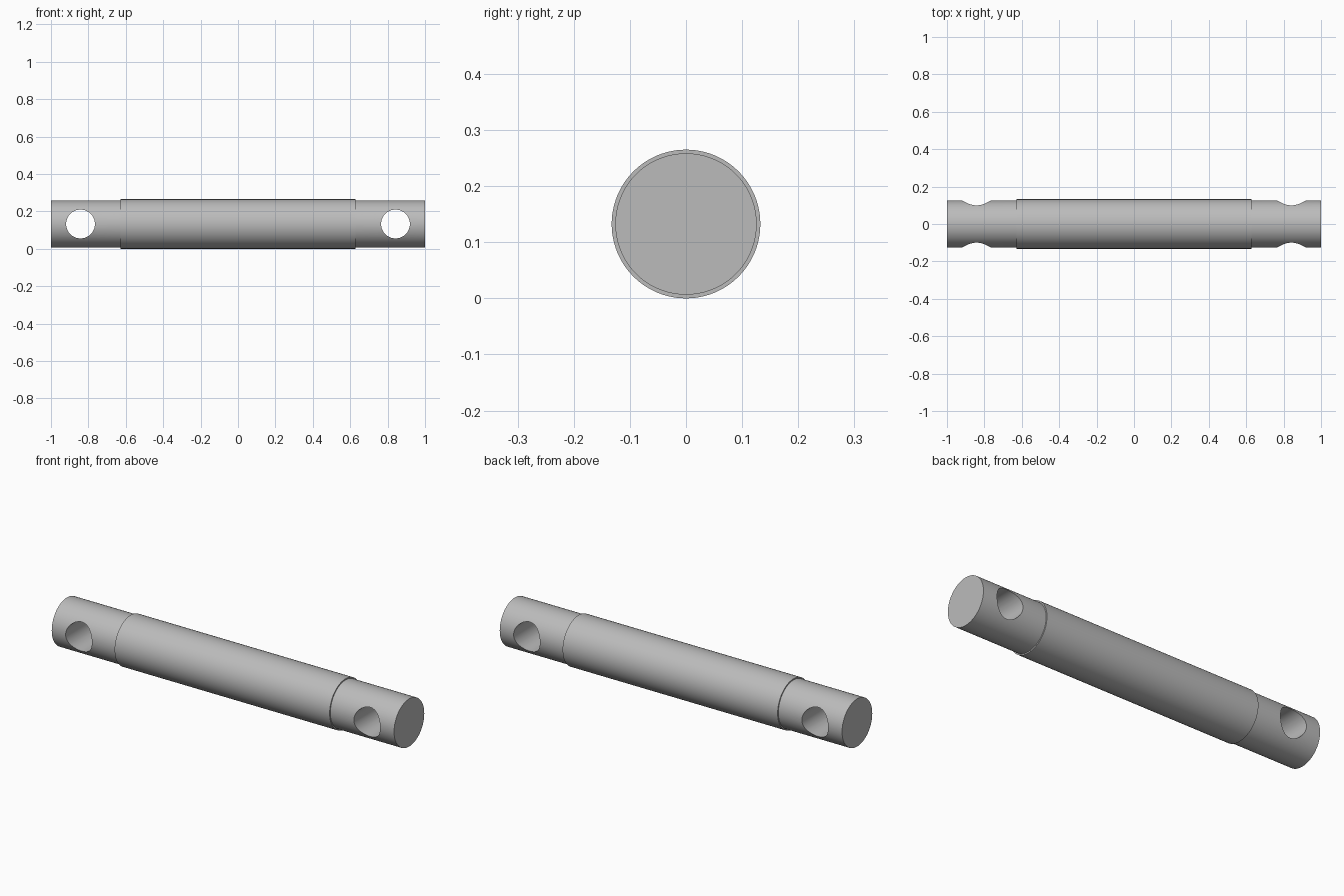
import bpy, bmesh, math
from mathutils import Matrix, Vector

cube = bpy.data.objects.get("Cube")
if cube:
    bpy.data.objects.remove(cube, do_unlink=True)

SLEEVE_R, SHAFT_R, HOLE_R = 0.1325, 0.126, 0.077
SLEEVE_X, HOLE_X = 0.628, 0.842
SEGMENTS = 96

steel = bpy.data.materials.new("plain grey steel")
steel.use_nodes = True
grey = (0.5, 0.5, 0.5, 1)
steel.diffuse_color = grey
steel.node_tree.nodes["Principled BSDF"].inputs["Base Color"].default_value = grey


def make_object(name, bm):
    bmesh.ops.remove_doubles(bm, verts=bm.verts, dist=1e-5)
    bmesh.ops.recalc_face_normals(bm, faces=bm.faces)
    mesh = bpy.data.meshes.new(name)
    bm.to_mesh(mesh)
    bm.free()
    mesh.materials.append(steel)
    obj = bpy.data.objects.new(name, mesh)
    bpy.context.collection.objects.link(obj)
    return obj


# Stepped pin: half profile mirrored, then turned around the x axis
half = [(1, 0), (1, SHAFT_R), (SLEEVE_X, SHAFT_R), (SLEEVE_X, SLEEVE_R)]
profile = half + [(-x, r) for x, r in reversed(half)]
bm = bmesh.new()
verts = [bm.verts.new((x, 0, r)) for x, r in profile]
edges = [bm.edges.new(pair) for pair in zip(verts, verts[1:])]
bmesh.ops.spin(bm, geom=verts + edges, cent=(0, 0, 0), axis=(1, 0, 0),
               angle=math.tau, steps=SEGMENTS, use_merge=True)
pin = make_object("stepped_pin", bm)
pin.location.z = SLEEVE_R

# Cross holes through both ends, front to back
bm = bmesh.new()
for side in (-1, 1):
    place = Matrix.Translation(Vector((side * HOLE_X, 0, SLEEVE_R)))
    bmesh.ops.create_cone(bm, cap_ends=True, segments=64, radius1=HOLE_R,
                          radius2=HOLE_R, depth=0.5,
                          matrix=place @ Matrix.Rotation(math.pi / 2, 4, 'X'))
cutter = make_object("hole_cutter", bm)
cutter.hide_render = True

cut = pin.modifiers.new("cross_holes", 'BOOLEAN')
cut.operation = 'DIFFERENCE'
cut.solver = 'EXACT'
cut.object = cutter

# Apply the cut and shade the round surfaces smooth
bpy.ops.object.select_all(action='DESELECT')
bpy.context.view_layer.objects.active = pin
pin.select_set(True)
bpy.ops.object.modifier_apply(modifier=cut.name)
bpy.data.objects.remove(cutter, do_unlink=True)
bpy.ops.object.shade_smooth_by_angle(angle=math.radians(30))
